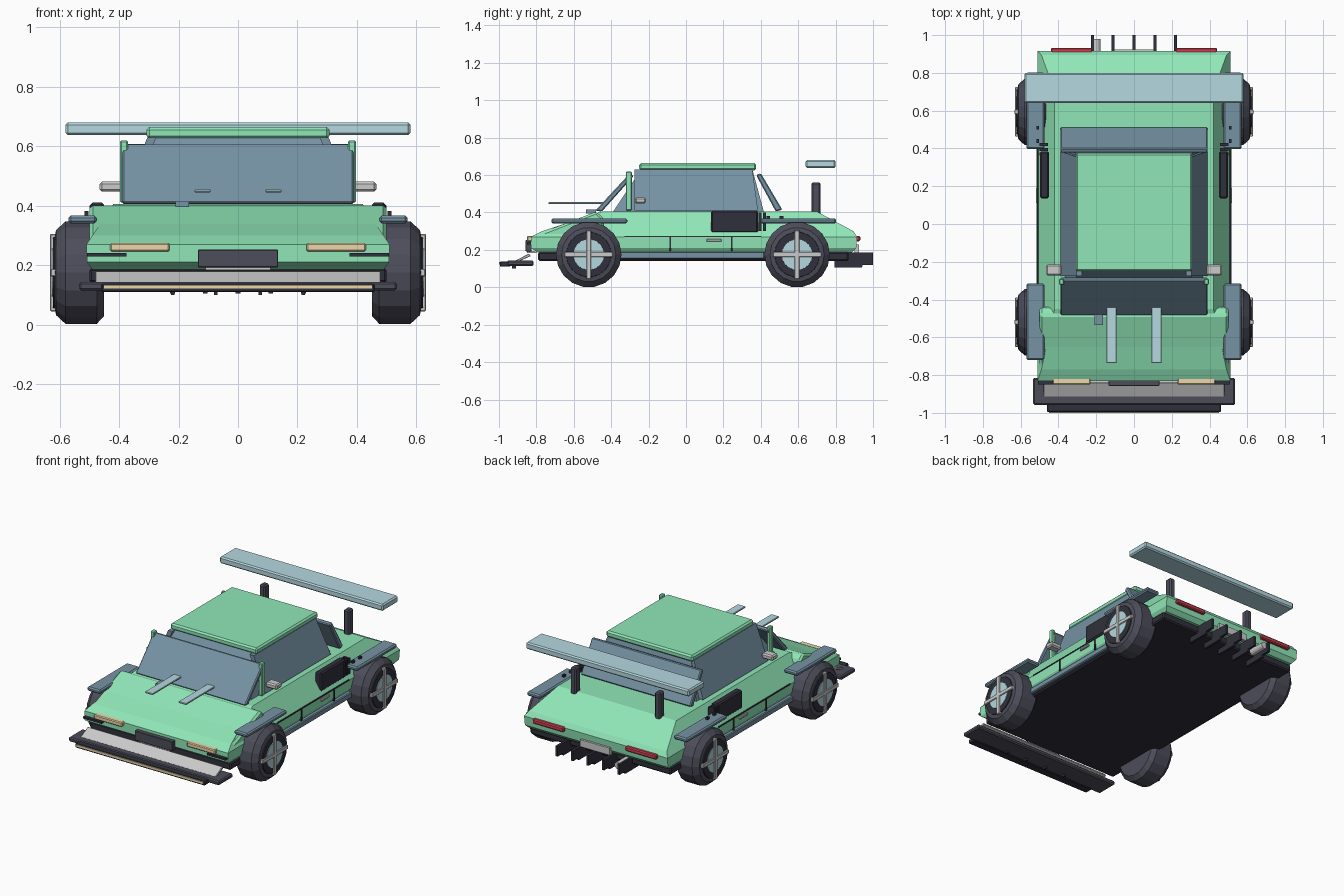
import bpy, bmesh, math
from mathutils import Matrix

if "Cube" in bpy.data.objects:
    bpy.data.objects.remove(bpy.data.objects["Cube"])


def material(name, r, g, b):
    m = bpy.data.materials.new(name)
    m.diffuse_color = (r, g, b, 1)
    m.use_nodes = True
    m.node_tree.nodes["Principled BSDF"].inputs["Base Color"].default_value = m.diffuse_color
    return m


GREEN = material("green_paint", 0.28, 0.80, 0.48)
GLASS = material("blue_glass", 0.18, 0.29, 0.37)
SKY = material("pale_blue", 0.46, 0.69, 0.75)
DARK = material("dark_trim", 0.03, 0.03, 0.045)
TYRE = material("tyre_grey", 0.075, 0.075, 0.105)
METAL = material("metal", 0.55, 0.55, 0.58)
CREAM = material("cream_light", 0.85, 0.68, 0.40)
RED = material("red_light", 0.62, 0.05, 0.08)


def finish(name, bm, mat, bevel=0.0):
    bmesh.ops.recalc_face_normals(bm, faces=bm.faces)
    if bevel:
        bmesh.ops.bevel(bm, geom=list(bm.edges), offset=bevel, segments=1,
                        affect='EDGES', clamp_overlap=True)
    me = bpy.data.meshes.new(name)
    bm.to_mesh(me)
    bm.free()
    me.materials.append(mat)
    ob = bpy.data.objects.new(name, me)
    bpy.context.collection.objects.link(ob)
    return ob


def loft(name, rings, mat, bevel=0.0):
    """Join closed rings of points and cap the ends."""
    bm = bmesh.new()
    vs = [[bm.verts.new(p) for p in ring] for ring in rings]
    n = len(vs[0])
    for a, b in zip(vs, vs[1:]):
        for i in range(n):
            j = (i + 1) % n
            bm.faces.new((a[i], a[j], b[j], b[i]))
    bm.faces.new(vs[0])
    bm.faces.new(vs[-1])
    return finish(name, bm, mat, bevel)


def levels(name, rows, mat, bevel=0.0):
    """Stack of rectangles: (z, half width, y front, y back)."""
    return loft(name, [[(-w, a, z), (w, a, z), (w, b, z), (-w, b, z)]
                       for z, w, a, b in rows], mat, bevel)


def prism(name, profile, x0, x1, mat, bevel=0.0):
    """Extrude a (y, z) profile across x."""
    return loft(name, [[(x, y, z) for y, z in profile] for x in (x0, x1)], mat, bevel)


def box(name, x, y, z, mat, bevel=0.0):
    (y0, y1), (z0, z1) = y, z
    return prism(name, [(y0, z0), (y1, z0), (y1, z1), (y0, z1)], x[0], x[1], mat, bevel)


def pair(name, x, y, z, mat, bevel=0.0):
    for side, s in (("right", 1), ("left", -1)):
        box(f"{name}_{side}", (s * x[0], s * x[1]), y, z, mat, bevel)


def lathe(name, profile, side, y, z, mat, n=18):
    """Turn an (x, radius) profile about a sideways axle."""
    rings = [[(side * x, y + r * math.sin(2 * math.pi * (i + .5) / n),
               z + r * math.cos(2 * math.pi * (i + .5) / n)) for i in range(n)]
             for x, r in profile]
    return loft(name, rings, mat)


# Body shell and floor
levels("body_shell", [(0.185, 0.49, -0.79, 0.885), (0.21, 0.508, -0.83, 0.91),
                      (0.27, 0.51, -0.83, 0.915), (0.30, 0.49, -0.77, 0.895),
                      (0.405, 0.42, -0.45, 0.70)], GREEN)
box("floor_pan", (-0.5, 0.5), (-0.79, 0.87), (0.14, 0.19), DARK, 0.008)
prism("hood", [(-0.825, 0.272), (-0.48, 0.405), (-0.44, 0.37), (-0.44, 0.27)],
      -0.5, 0.5, GREEN, 0.012)

# Cabin glass, posts and roof
levels("cabin_core", [(0.39, 0.37, -0.40, 0.42), (0.63, 0.285, -0.24, 0.355)], GLASS)
prism("windshield", [(-0.485, 0.41), (-0.45, 0.405), (-0.28, 0.595), (-0.30, 0.61)],
      -0.39, 0.39, GLASS, 0.006)
prism("rear_window", [(0.48, 0.405), (0.515, 0.415), (0.40, 0.61), (0.375, 0.60)],
      -0.39, 0.39, GLASS, 0.006)
for side, s in (("right", 1), ("left", -1)):
    loft(f"side_window_{side}", [
        [(s * x, y, z) for y, z in ((-0.275, 0.41), (0.385, 0.41), (0.355, 0.63), (-0.275, 0.63))
         for x in [xo - (0.085 if z > 0.5 else 0)]] for xo in (0.36, 0.39)], GLASS)
pair("windshield_post", (0.37, 0.397), (-0.322, -0.29), (0.41, 0.62), GREEN, 0.005)
box("roof", (-0.308, 0.308), (-0.25, 0.375), (0.625, 0.665), GREEN, 0.01)

# Wheels
for end, y in (("front", -0.52), ("rear", 0.594)):
    for side, s in (("right", 1), ("left", -1)):
        tag = f"{end}_{side}"
        lathe(f"tyre_{tag}", [(0.45, 0.115), (0.45, 0.148), (0.475, 0.175), (0.58, 0.175),
                              (0.612, 0.145), (0.617, 0.118)], s, y, 0.175, TYRE)
        lathe(f"rim_ring_{tag}", [(0.60, 0.125), (0.622, 0.12), (0.622, 0.09)],
              s, y, 0.175, DARK)
        lathe(f"rim_disc_{tag}", [(0.60, 0.085), (0.625, 0.082)], s, y, 0.175, SKY)
        box(f"spoke_upright_{tag}", (s * 0.61, s * 0.632), (y - 0.013, y + 0.013),
            (0.045, 0.305), METAL, 0.003)
        box(f"spoke_level_{tag}", (s * 0.61, s * 0.631), (y - 0.13, y + 0.13),
            (0.162, 0.188), METAL, 0.003)
    # Fender slab over each wheel
    c = -0.517 if end == "front" else 0.60
    pair(f"{end}_fender", (0.475, 0.57), (c - 0.203, c + 0.203), (0.34, 0.367), GLASS, 0.008)
for y in (0.44, 0.51):
    pair("fender_bolt", (0.503, 0.517), (y - 0.01, y + 0.01), (0.36, 0.382), DARK)

# Side details
pair("side_skirt", (0.48, 0.517), (-0.36, 0.42), (0.153, 0.19), GLASS, 0.005)
pair("side_intake", (0.45, 0.497), (0.135, 0.385), (0.29, 0.41), DARK, 0.008)
for y in (0.37, 0.395, 0.42):
    pair("intake_slat", (0.455, 0.50), (y - 0.008, y + 0.008), (0.30, 0.40), DARK)
pair("waist_trim", (0.50, 0.513), (-0.33, 0.40), (0.268, 0.275), DARK)
for y in (-0.085, 0.245):
    pair("door_seam", (0.50, 0.514), (y - 0.004, y + 0.004), (0.195, 0.272), DARK)
pair("door_handle", (0.50, 0.52), (0.11, 0.19), (0.244, 0.258), METAL, 0.003)
pair("mirror", (0.385, 0.465), (-0.272, -0.215), (0.447, 0.481), METAL, 0.008)

# Hood details
pair("hood_stripe", (0.092, 0.146), (-0.735, -0.44), (0.445, 0.455), SKY, 0.002)
box("hood_vent", (-0.21, -0.165), (-0.535, -0.48), (0.395, 0.415), GLASS)

# Nose: lights, plate, splitter
pair("headlight", (0.23, 0.43), (-0.85, -0.815), (0.246, 0.275), CREAM, 0.005)
pair("canard", (0.375, 0.507), (-0.85, -0.775), (0.229, 0.241), DARK)
box("front_plate", (-0.135, 0.135), (-0.858, -0.825), (0.192, 0.253), TYRE, 0.003)
box("plate_rail", (-0.11, 0.11), (-0.85, -0.80), (0.183, 0.193), METAL)
box("splitter", (-0.535, 0.535), (-0.957, -0.815), (0.115, 0.143), TYRE, 0.007)
box("splitter_lip", (-0.46, 0.46), (-0.995, -0.94), (0.11, 0.138), DARK, 0.004)
box("splitter_glow", (-0.45, 0.45), (-1.0, -0.985), (0.121, 0.134), CREAM)
prism("bumper_blade", [(-0.915, 0.142), (-0.90, 0.136), (-0.83, 0.167), (-0.84, 0.18)],
      -0.48, 0.48, METAL, 0.003)
for x in (0.075, 0.22):
    pair("splitter_stud", (x - 0.006, x + 0.006), (-0.93, -0.91), (0.10, 0.12), DARK)

# Tail: lights, plate, exhaust, diffuser
pair("tail_light", (0.22, 0.44), (0.90, 0.932), (0.246, 0.275), RED, 0.006)
box("rear_plate", (-0.105, 0.105), (0.90, 0.925), (0.185, 0.23), METAL)
for i in range(5):
    x = -0.22 + 0.11 * i
    prism(f"diffuser_fin_{i + 1}", [(0.795, 0.185), (0.795, 0.105), (0.94, 0.105),
                                    (0.945, 0.12), (1.0, 0.12), (1.0, 0.185)],
          x - 0.008, x + 0.008, DARK)
bm = bmesh.new()
bmesh.ops.create_cone(bm, cap_ends=True, segments=12, radius1=0.022, radius2=0.022, depth=0.14,
                      matrix=Matrix.Translation((-0.2, 0.91, 0.165)) @ Matrix.Rotation(math.pi / 2, 4, 'X'))
finish("exhaust", bm, METAL)

# Rear wing
box("rear_wing", (-0.58, 0.58), (0.64, 0.80), (0.637, 0.68), SKY, 0.008)
pair("wing_strut", (0.28, 0.32), (0.67, 0.72), (0.37, 0.56), TYRE, 0.008)
